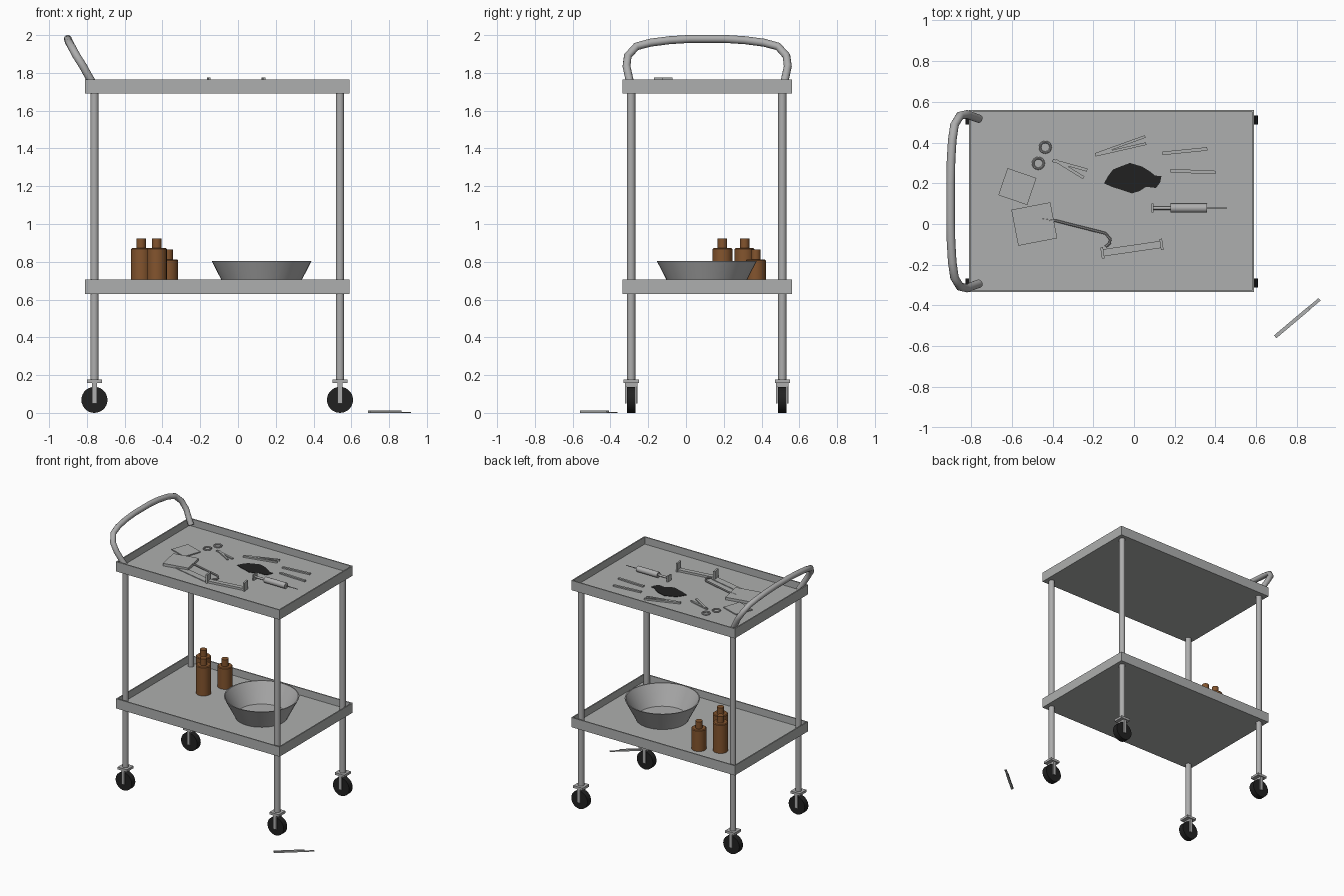
import bpy, bmesh, math
from mathutils import Vector, Matrix

if "Cube" in bpy.data.objects:
    bpy.data.objects.remove(bpy.data.objects["Cube"], do_unlink=True)


def material(name, rgb, rough=0.5):
    m = bpy.data.materials.new(name)
    m.use_nodes = True
    m.diffuse_color = (*rgb, 1)
    bsdf = m.node_tree.nodes["Principled BSDF"]
    bsdf.inputs["Base Color"].default_value = (*rgb, 1)
    bsdf.inputs["Roughness"].default_value = rough
    return m


STEEL = material("brushed steel", (0.42, 0.43, 0.425))
TUBE = material("tube steel", (0.42, 0.42, 0.42))
AMBER = material("amber glass", (0.23, 0.09, 0.027))
BLACK = material("black rubber", (0.015, 0.015, 0.015))


def finish(name, bm, mat, smooth=False):
    bmesh.ops.recalc_face_normals(bm, faces=bm.faces)
    me = bpy.data.meshes.new(name)
    bm.to_mesh(me)
    bm.free()
    me.materials.append(mat)
    ob = bpy.data.objects.new(name, me)
    bpy.context.collection.objects.link(ob)
    if smooth:
        bpy.ops.object.select_all(action='DESELECT')
        ob.select_set(True)
        bpy.context.view_layer.objects.active = ob
        bpy.ops.object.shade_smooth_by_angle(angle=math.radians(40))
    return ob


def box(name, centre, size, mat, turn=0):
    bm = bmesh.new()
    bmesh.ops.create_cube(bm, size=1, matrix=Matrix.Translation(centre)
                          @ Matrix.Rotation(turn, 4, 'Z') @ Matrix.Diagonal((*size, 1)))
    return finish(name, bm, mat)


def bar(name, start, end, z, width, height, mat):
    """Flat strip lying between two ground-plan points, bottom at z."""
    a, b = Vector(start), Vector(end)
    d, mid = b - a, (a + b) / 2
    return box(name, (mid.x, mid.y, z + height / 2), (d.length, width, height),
               mat, math.atan2(d.y, d.x))


def rod(name, a, b, r, mat, sides=20):
    a, b = Vector(a), Vector(b)
    d = b - a
    bm = bmesh.new()
    bmesh.ops.create_cone(bm, cap_ends=True, segments=sides, radius1=r, radius2=r,
                          depth=d.length, matrix=Matrix.Translation((a + b) / 2)
                          @ d.to_track_quat('Z', 'Y').to_matrix().to_4x4())
    return finish(name, bm, mat, True)


def lathe(name, profile, x, y, mat, steps=32):
    bm = bmesh.new()
    vs = [bm.verts.new((r, 0, z)) for r, z in profile]
    es = [bm.edges.new(p) for p in zip(vs, vs[1:])]
    bmesh.ops.spin(bm, geom=vs + es, axis=(0, 0, 1), cent=(0, 0, 0),
                   angle=math.tau, steps=steps, use_duplicate=False)
    bmesh.ops.remove_doubles(bm, verts=bm.verts, dist=1e-5)
    bmesh.ops.translate(bm, verts=bm.verts, vec=(x, y, 0))
    return finish(name, bm, mat, True)


def pipe(name, points, r, mat, sides=12):
    """Round tube swept along a polyline."""
    pts = [Vector(p) for p in points]
    bm = bmesh.new()
    rings = []
    for i, p in enumerate(pts):
        t = (pts[min(i + 1, len(pts) - 1)] - pts[max(i - 1, 0)]).normalized()
        side = t.cross(Vector((0.87, 0, 0.5)) if abs(t.z) < 0.99 else Vector((1, 0, 0)))
        side.normalize()
        up = t.cross(side)
        rings.append([bm.verts.new(p + r * (math.cos(k * math.tau / sides) * side
                                            + math.sin(k * math.tau / sides) * up))
                      for k in range(sides)])
    for a, b in zip(rings, rings[1:]):
        for k in range(sides):
            n = (k + 1) % sides
            bm.faces.new((a[k], a[n], b[n], b[k]))
    bm.faces.new(rings[0])
    bm.faces.new(rings[-1])
    return finish(name, bm, mat, True)


# Trays: a box with an inset, sunken top
X0, X1, Y0, Y1 = -0.81, 0.59, -0.335, 0.56


def tray(name, bottom, top, floor):
    bm = bmesh.new()
    bmesh.ops.create_cube(bm, size=1, matrix=Matrix.Translation(
        ((X0 + X1) / 2, (Y0 + Y1) / 2, (bottom + top) / 2))
        @ Matrix.Diagonal((X1 - X0, Y1 - Y0, top - bottom, 1)))
    bm.normal_update()
    lid = max(bm.faces, key=lambda f: f.normal.z)
    bmesh.ops.inset_region(bm, faces=[lid], thickness=0.013)
    pit = bmesh.ops.extrude_face_region(bm, geom=[lid])["geom"]
    bmesh.ops.translate(bm, vec=(0, 0, floor - top),
                        verts=[v for v in pit if isinstance(v, bmesh.types.BMVert)])
    if lid.is_valid:
        bm.faces.remove(lid)
    return finish(name, bm, STEEL)


DECK, SHELF = 1.71, 0.65
tray("upper_tray", 1.69, 1.765, DECK)
tray("lower_tray", 0.63, 0.705, SHELF)

# Legs and casters
for x, end in ((-0.76, "back"), (0.54, "fore")):
    for y, side in ((-0.29, "near"), (0.51, "far")):
        tag = f"{end}_{side}"
        rod("leg_" + tag, (x, y, 0.17), (x, y, 1.695), 0.022, TUBE)
        box("caster_plate_" + tag, (x, y, 0.168), (0.08, 0.08, 0.018), TUBE)
        box("fork_bridge_" + tag, (x, y, 0.15), (0.025, 0.066, 0.018), TUBE)
        for s in (-1, 1):
            box("fork_arm_" + tag, (x, y + s * 0.029, 0.1), (0.025, 0.008, 0.1), TUBE)
        rod("wheel_" + tag, (x, y - 0.022, 0.069), (x, y + 0.022, 0.069), 0.069, BLACK, 28)

# Push handle: half path mirrored about the trolley's middle
MID = 0.112
half = [(-0.762, 0.405, 1.735), (-0.79, 0.415, 1.78), (-0.82, 0.427, 1.835),
        (-0.855, 0.42, 1.89), (-0.882, 0.375, 1.94), (-0.893, 0.3, 1.96),
        (-0.899, 0.2, 1.973), (-0.901, 0.09, 1.98)]
path = [(x, MID - y, z) for x, y, z in half] + [(x, MID + y, z) for x, y, z in reversed(half)]
pipe("push_handle", path, 0.021, TUBE)

# Bowl and bottles on the lower shelf
lathe("bowl", [(0, SHELF), (0.185, SHELF), (0.265, 0.805), (0.257, 0.805),
               (0.18, SHELF + 0.01), (0, SHELF + 0.01)], 0.125, 0.11, TUBE, 40)
for x, y, shoulder, top in ((-0.513, 0.31, 0.872, 0.922), (-0.43, 0.193, 0.872, 0.922),
                            (-0.37, 0.37, 0.812, 0.865)):
    lathe("bottle", [(0, SHELF), (0.053, SHELF), (0.053, shoulder - 0.005),
                     (0.048, shoulder), (0.025, shoulder), (0.025, top), (0, top)],
          x, y, AMBER, 24)

# Scissors
for i, (x, y) in enumerate(((-0.436, 0.377), (-0.47, 0.298))):
    lathe("scissor_ring", [(0.026 + 0.006 * math.cos(a * math.tau / 8),
                            DECK + 0.007 + 0.006 * math.sin(a * math.tau / 8))
                           for a in range(9)], x, y, TUBE, 24)
bar("scissor_blade", (-0.4, 0.312), (-0.23, 0.265), DECK, 0.015, 0.008, STEEL)
bar("scissor_blade", (-0.385, 0.312), (-0.247, 0.227), DECK + 0.004, 0.015, 0.008, STEEL)

# Tweezers and scalpels
bar("tweezer_arm", (-0.19, 0.342), (0.055, 0.43), DECK, 0.013, 0.012, STEEL)
bar("tweezer_arm", (-0.19, 0.338), (0.06, 0.395), DECK, 0.013, 0.012, STEEL)
bar("scalpel", (0.14, 0.347), (0.36, 0.369), DECK, 0.017, 0.01, STEEL)
bar("scalpel", (0.18, 0.262), (0.4, 0.253), DECK, 0.017, 0.01, STEEL)
bar("dropped_scalpel", (0.694, -0.554), (0.86, -0.414), 0, 0.018, 0.012, STEEL)
bar("dropped_scalpel_blade", (0.855, -0.418), (0.912, -0.37), 0, 0.016, 0.004, STEEL)

# Syringe
SY, SZ = 0.078, DECK + 0.023
box("plunger_plate", (0.09, SY, SZ), (0.01, 0.045, 0.045), STEEL)
rod("plunger", (0.09, SY, SZ), (0.19, SY, SZ), 0.008, TUBE, 12)
rod("barrel", (0.18, SY, SZ), (0.358, SY, SZ), 0.022, TUBE)
rod("needle", (0.35, SY, SZ), (0.456, SY, SZ), 0.003, TUBE, 8)

# Spreader with two upright end plates, and the saw beside it
bar("spreader_bar", (-0.155, -0.142), (0.135, -0.1), DECK, 0.035, 0.016, STEEL)
for x, y in ((-0.155, -0.142), (0.135, -0.1)):
    box("spreader_jaw", (x, y, DECK + 0.033), (0.013, 0.055, 0.066), STEEL, 0.144)
bar("saw_blade", (-0.5, -0.058), (-0.15, -0.137), DECK, 0.05, 0.005, STEEL)
pipe("saw_frame", [(x, y, DECK + 0.014) for x, y in
                   ((-0.45, 0.024), (-0.38, 0.015), (-0.14, -0.046), (-0.116, -0.075),
                    (-0.12, -0.095), (-0.14, -0.112))], 0.007, TUBE, 8)

# Folded gauze
box("gauze", (-0.573, 0.184, DECK + 0.004), (0.15, 0.14, 0.008), STEEL, -0.33)
box("gauze", (-0.49, 0.0, DECK + 0.01), (0.195, 0.18, 0.02), STEEL, 0.19)

# Dark stain
outline = [(-0.147, 0.2), (-0.128, 0.235), (-0.103, 0.268), (-0.06, 0.285), (-0.02, 0.3),
           (0.04, 0.282), (0.08, 0.257), (0.103, 0.238), (0.135, 0.235), (0.128, 0.203),
           (0.108, 0.177), (0.06, 0.183), (0.03, 0.163), (-0.01, 0.15), (-0.06, 0.167),
           (-0.108, 0.182)]
bm = bmesh.new()
face = bm.faces.new([bm.verts.new((x, y, DECK + 0.003)) for x, y in outline])
low = bmesh.ops.extrude_face_region(bm, geom=[face])["geom"]
bmesh.ops.translate(bm, vec=(0, 0, -0.003),
                    verts=[v for v in low if isinstance(v, bmesh.types.BMVert)])
finish("stain", bm, BLACK)
